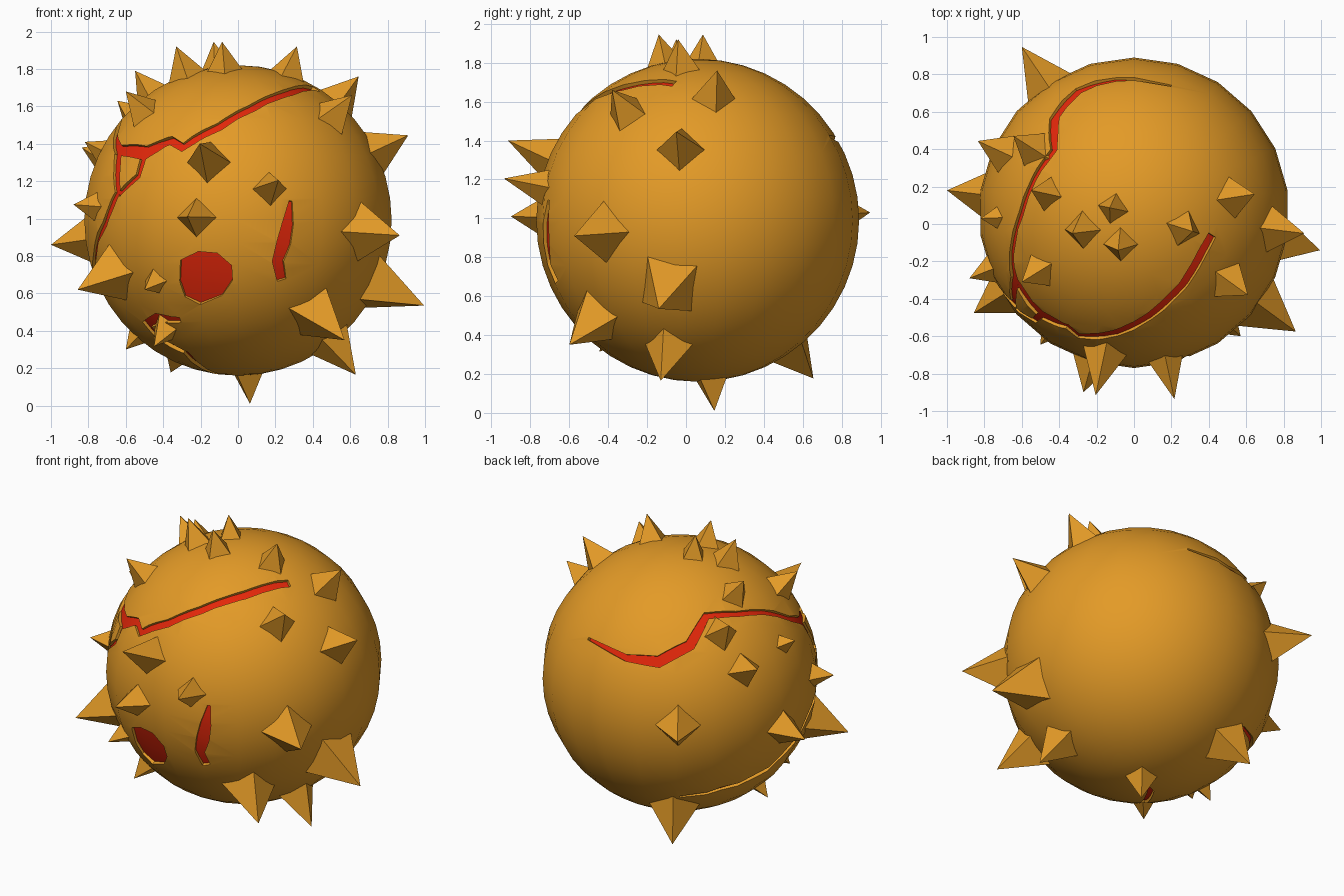
import bpy, bmesh, math
from mathutils import Vector

if "Cube" in bpy.data.objects:
    bpy.data.objects.remove(bpy.data.objects["Cube"])

CENTRE = Vector((0, 0.06, 0.99))
R = 0.83
FLOOR, TOP = 0.808, 0.95      # radii between which the grooves are cut


def material(name, rgb):
    m = bpy.data.materials.new(name)
    m.diffuse_color = (*rgb, 1)
    m.use_nodes = True
    m.node_tree.nodes["Principled BSDF"].inputs["Base Color"].default_value = m.diffuse_color
    return m


OCHRE = material("ochre", (0.77, 0.325, 0.02))
RED = material("red", (0.77, 0.02, 0.003))


def make_object(name, bm):
    bmesh.ops.recalc_face_normals(bm, faces=bm.faces)
    mesh = bpy.data.meshes.new(name)
    bm.to_mesh(mesh)
    bm.free()
    mesh.materials.append(OCHRE)
    mesh.materials.append(RED)
    ob = bpy.data.objects.new(name, mesh)
    bpy.context.collection.objects.link(ob)
    return ob


# directions from the ball's centre, read from the top or the front view
def from_top(x, y):
    y -= CENTRE.y
    return Vector((x, y, math.sqrt(max(0, R * R - x * x - y * y)))).normalized()


def from_front(x, z):
    z -= CENTRE.z
    return Vector((x, -math.sqrt(max(0, R * R - x * x - z * z)), z)).normalized()


def from_space(x, y, z):
    return (Vector((x, y, z)) - CENTRE).normalized()


def groove_cutter(points, sizes):
    """Ribbon following the ball; its floor is red."""
    dirs, widths = [], []
    for i in range(len(points) - 1):
        steps = max(1, round((points[i + 1] - points[i]).length * R / 0.07))
        for k in range(steps):
            dirs.append(points[i].lerp(points[i + 1], k / steps).normalized())
            widths.append(sizes[i] + (sizes[i + 1] - sizes[i]) * k / steps)
    dirs.append(points[-1])
    widths.append(sizes[-1])
    bm = bmesh.new()
    rings = []
    n = len(dirs)
    for i, d in enumerate(dirs):
        tangent = (dirs[min(i + 1, n - 1)] - dirs[max(i - 1, 0)]).normalized()
        side = tangent.cross(d).normalized() * widths[i] / 2 / R
        a, b = (d + side).normalized(), (d - side).normalized()
        rings.append([bm.verts.new(CENTRE + v) for v in
                      (a * FLOOR, b * FLOOR, b * TOP, a * TOP)])
    for p, q in zip(rings, rings[1:]):
        for k in range(4):
            f = bm.faces.new((p[k], p[(k + 1) % 4], q[(k + 1) % 4], q[k]))
            f.material_index = 1 if k == 0 else 0
    bm.faces.new(rings[0])
    bm.faces.new(rings[-1])
    bmesh.ops.triangulate(bm, faces=bm.faces)
    return make_object("groove_cutter", bm)


def pit_cutter(dirs):
    """Polygon pit with a red fan as floor."""
    bm = bmesh.new()
    mid = sum(dirs, Vector()).normalized()
    low = [bm.verts.new(CENTRE + d * FLOOR) for d in dirs]
    high = [bm.verts.new(CENTRE + d * TOP) for d in dirs]
    c0, c1 = bm.verts.new(CENTRE + mid * FLOOR), bm.verts.new(CENTRE + mid * TOP)
    for i in range(len(dirs)):
        j = (i + 1) % len(dirs)
        bm.faces.new((low[i], low[j], c0)).material_index = 1
        bm.faces.new((high[i], high[j], c1))
        bm.faces.new((low[i], low[j], high[j], high[i]))
    return make_object("pit_cutter", bm)


# ball
bm = bmesh.new()
bmesh.ops.create_uvsphere(bm, u_segments=22, v_segments=22, radius=R)
bmesh.ops.translate(bm, verts=bm.verts, vec=CENTRE)
ball = make_object("ball", bm)

cutters = []
# long crack over the back, left side and front
back = [(.20, .74), (-.10, .78), (-.30, .72), (-.43, .57), (-.43, .40), (-.54, .24),
        (-.61, .05), (-.66, -.16)]
fork = [(-.645, 1.37), (-.50, 1.355), (-.36, 1.42), (-.30, 1.385)]
front = [(-.10, -.59), (.08, -.50), (.27, -.32), (.38, -.13), (.42, -.06)]
widths = [.015, .04, .07, .065, .045, .035, .035, .035, .06, .085, .05,
          .05, .05, .05, .055, .055, .05]
cutters.append(groove_cutter([from_top(*p) for p in back] +
                             [from_front(*p) for p in fork] +
                             [from_top(*p) for p in front], widths))
# crack down the left side to the back
cutters.append(groove_cutter(
    [from_front(-.645, 1.36), from_front(-.65, 1.14), from_front(-.72, .97),
     from_space(-.775, -.08, .73), from_space(-.71, .16, .58),
     from_space(-.565, .43, .51), from_space(-.37, .59, .46)],
    [.06, .05, .04, .035, .035, .035, .015]))
# short branch that closes the fork
cutters.append(groove_cutter(
    [from_front(-.50, 1.36), from_front(-.54, 1.23), from_front(-.64, 1.13)],
    [.04, .035, .03]))
# crack under the front, running to the bottom
cutters.append(groove_cutter(
    [from_front(-.31, .455), from_front(-.43, .465), from_front(-.49, .43),
     from_front(-.42, .355), from_front(-.28, .28), from_space(-.107, .03, .166),
     from_space(-.02, .07, .16)],
    [.035, .06, .06, .045, .04, .04, .04]))
# upright slit on the front
cutters.append(groove_cutter(
    [from_front(.284, 1.095), from_front(.268, .97), from_front(.247, .87),
     from_front(.215, .77), from_front(.235, .67)],
    [.018, .066, .08, .062, .05]))
# round pit on the front
cutters.append(pit_cutter([from_front(*p) for p in (
    (-.214, .823), (-.112, .813), (-.035, .749), (-.03, .668), (-.086, .585),
    (-.203, .54), (-.286, .578), (-.315, .663), (-.31, .775))]))

for cutter in cutters:
    cutter.hide_render = True
    mod = ball.modifiers.new("cut", 'BOOLEAN')
    mod.operation = 'DIFFERENCE'
    mod.solver = 'EXACT'
    mod.object = cutter
    bpy.context.view_layer.objects.active = ball
    bpy.ops.object.modifier_apply(modifier=mod.name)
    bpy.data.objects.remove(cutter)

bpy.ops.object.select_all(action='DESELECT')
ball.select_set(True)
bpy.context.view_layer.objects.active = ball
bpy.ops.object.shade_smooth_by_angle(angle=math.radians(30))

# four-sided spikes, given by their tips
tips = [
    (-.33, -.05, 1.92), (-.13, .087, 1.945), (-.085, -.14, 1.945), (.315, -.04, 1.92),
    (.645, .16, 1.76), (.61, -.38, 1.66), (.91, -.05, 1.445), (.995, -.14, .535),
    (.865, -.575, .91), (.57, -.60, .35), (.63, -.13, .165), (.064, .146, .01),
    (-.55, .18, 1.79), (-.60, -.31, 1.68), (-.645, .47, 1.63), (-.835, .444, 1.38),
    (-.82, .03, 1.41), (-.88, -.29, 1.075), (-1.0, .18, .86), (-.857, -.476, .62),
    (-.50, -.645, .62), (-.45, -.445, .315), (-.60, 0, .30), (-.36, .655, .177),
    (-.60, .947, 1.03), (.216, -.936, 1.205), (-.205, -.915, 1.40), (-.27, -.90, 1.01)]
slope = {9: .57, 10: .53, 24: .52, 25: .41, 26: .45}      # slimmer spikes
turned = {0: -18, 2: 23, 7: 34}                           # spun about their axis
bm = bmesh.new()
for i, tip in enumerate(tips):
    tip = Vector(tip)
    root = CENTRE + (Vector((-.08, -.06, -.03)) if i == 9 else Vector())
    axis = tip - root
    quat = axis.to_track_quat('Z', 'Y')
    foot = axis.length - ((tip - CENTRE).length - 0.77)
    radius = slope.get(i, .59) * (axis.length - foot)
    spin = math.radians(turned.get(i, 0))
    base = [bm.verts.new(root + quat @ Vector(
        (radius * math.cos(a), radius * math.sin(a), foot)))
        for a in (spin + k * math.pi / 2 for k in range(4))]
    top = bm.verts.new(tip)
    bm.faces.new(base[::-1])
    for k in range(4):
        bm.faces.new((base[k], base[(k + 1) % 4], top))
make_object("spikes", bm)
